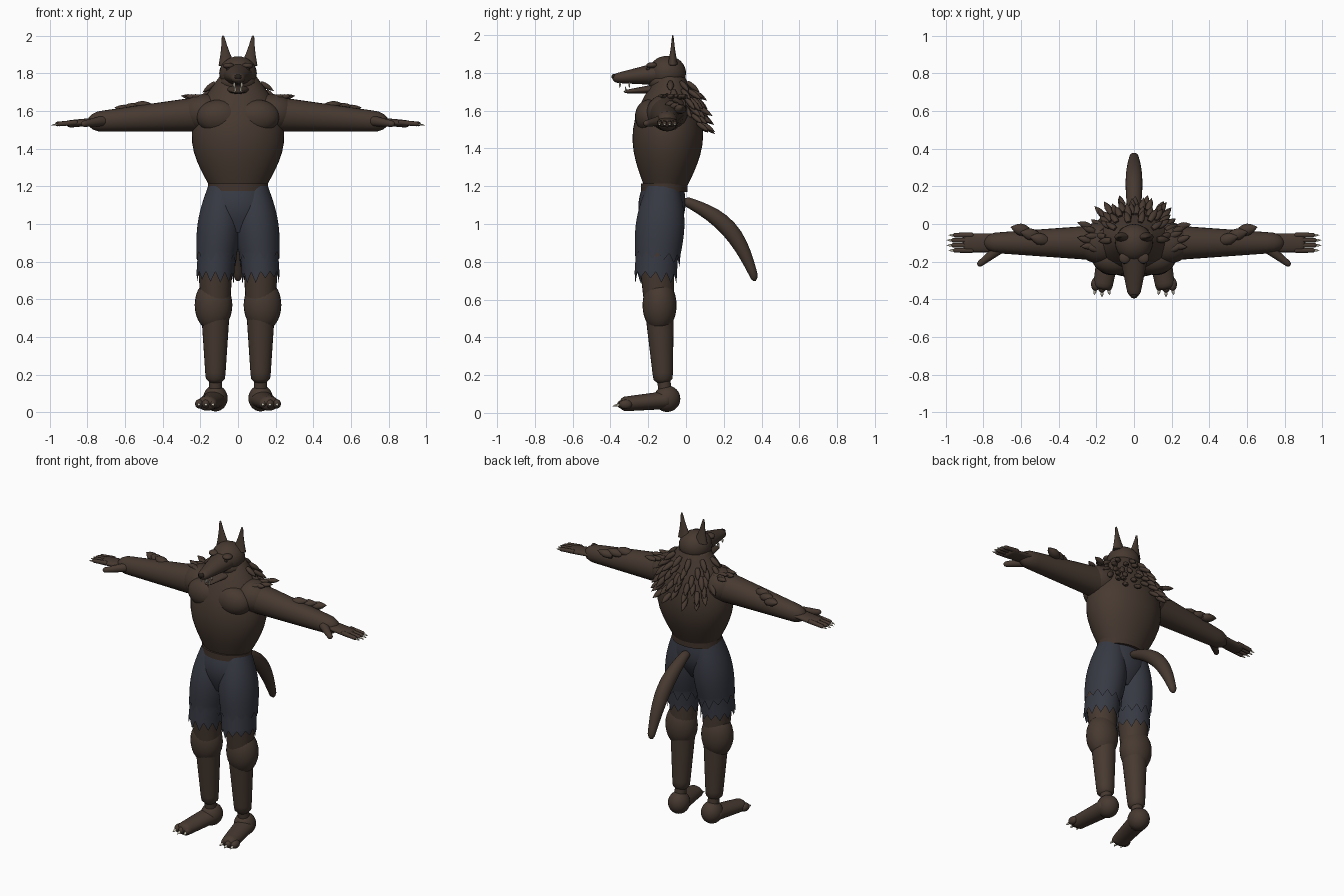
import bpy, bmesh, math, random
from mathutils import Vector, Matrix

random.seed(4)
if "Cube" in bpy.data.objects:
    bpy.data.objects.remove(bpy.data.objects["Cube"])


def material(name, *rgb):
    mat = bpy.data.materials.new(name)
    mat.use_nodes = True
    colour = (*rgb, 1)
    mat.diffuse_color = colour
    mat.node_tree.nodes["Principled BSDF"].inputs["Base Color"].default_value = colour
    return mat


fur = material("brown fur", .062, .041, .03)
leather = material("brown leather", .052, .033, .025)
cloth = material("dark blue cloth", .038, .041, .056)
dark = material("dark nose and eyes", .02, .014, .01)
ivory = material("ivory", .6, .56, .45)


def swell(t, r0, r1, bulge):
    """Radius that runs from r0 to r1 and bulges in the middle."""
    return r0 + (r1 - r0) * t + bulge * math.sin(math.pi * t)


def limb(bm, start, end, r0, r1, bulge=0, flat=1, dome=.1, bow=(0, 0, 0),
         sides=24, steps=16, closed=True):
    """Swelling tube between two points with rounded ends; returns its last ring."""
    start, end, bow = Vector(start), Vector(end), Vector(bow)
    axis = (end - start).normalized()
    across = Vector((0, 1, 0)) if abs(axis.x) > .7 else Vector((1, 0, 0))
    across = (across - axis * across.dot(axis)).normalized()
    upward = axis.cross(across)
    rings = []
    for i in range(steps + 1):
        t = (1 - math.cos(math.pi * i / steps)) / 2
        centre = start.lerp(end, t) + bow * math.sin(math.pi * t)
        radius = swell(t, r0, r1, bulge)
        edge = min(t, 1 - t)
        if edge < dome:
            radius *= math.sqrt(max(0, 1 - (1 - edge / dome) ** 2))
        radius = max(radius, .001)
        ring = []
        for j in range(sides):
            a = math.tau * j / sides
            offset = across * math.cos(a) + upward * math.sin(a) * flat
            ring.append(bm.verts.new(centre + offset * radius))
        rings.append(ring)
    for low, high in zip(rings, rings[1:]):
        for j in range(sides):
            k = (j + 1) % sides
            bm.faces.new((low[j], low[k], high[k], high[j]))
    if closed:
        bm.faces.new(rings[0])
        bm.faces.new(rings[-1])
    return rings[-1]


def ball(bm, centre, *radii):
    place = Matrix.Translation(centre) @ Matrix.Diagonal((*radii, 1))
    bmesh.ops.create_uvsphere(bm, u_segments=24, v_segments=16, radius=1, matrix=place)


def spike(bm, base, direction, length, width):
    """Leaf-shaped point, used for tufts, claws and teeth."""
    tip = Vector(base) + Vector(direction).normalized() * length
    limb(bm, base, tip, width * .6, 0, bulge=width * .6, flat=.8, dome=0, sides=10, steps=6)


def finish(bm, name, mat):
    bmesh.ops.recalc_face_normals(bm, faces=bm.faces)
    for face in bm.faces:
        face.smooth = True
    mesh = bpy.data.meshes.new(name)
    bm.to_mesh(mesh)
    bm.free()
    mesh.set_sharp_from_angle(angle=1)
    mesh.materials.append(mat)
    bpy.context.collection.objects.link(bpy.data.objects.new(name, mesh))


def single_limb(name, mat, *args, **options):
    bm = bmesh.new()
    limb(bm, *args, **options)
    finish(bm, name, mat)


def torn_layer(name, start, end, r0, r1, bulge, drop):
    """Open trouser leg whose hem is torn into uneven teeth."""
    bm = bmesh.new()
    hem = limb(bm, start, end, r0, r1, bulge, flat=1.12, dome=0, sides=48, closed=False)
    for j, vert in enumerate(hem):
        if j % 4 == 0:
            size = drop * random.uniform(.5, 1)
        vert.co.z -= size * (1 - abs(j % 4 - 2) / 2)
    finish(bm, name, cloth)


# Torso with chest muscles
torso_low, torso_high = Vector((0, -.11, 1.2)), Vector((0, -.08, 1.78))
torso_shape, torso_flat = (.15, .1, .12), .76
bm = bmesh.new()
limb(bm, torso_low, torso_high, *torso_shape, flat=torso_flat, dome=0, sides=40)
for s in (1, -1):
    ball(bm, (s * .1, -.19, 1.57), .12, .08, .09)
finish(bm, "torso", fur)

# Skull with cheeks and muzzle, then the open jaw
bm = bmesh.new()
ball(bm, (0, -.1, 1.8), .1, .1, .09)
ball(bm, (0, -.1, 1.75), .1, .1, .06)
limb(bm, (0, -.1, 1.8), (0, -.39, 1.77), .09, .03, flat=.75)
finish(bm, "head", fur)
single_limb("lower_jaw", fur, (0, -.1, 1.72), (0, -.33, 1.7), .08, .02, flat=.4)

# Face details
nose, brows, eyes, teeth, claws = (bmesh.new() for _ in range(5))
ball(nose, (0, -.38, 1.78), .02, .015, .015)
for s in (1, -1):
    ball(brows, (s * .05, -.18, 1.84), .03, .03, .016)
    ball(eyes, (s * .05, -.2, 1.82), .012, .012, .01)
    for y in (-.35, -.3):
        spike(teeth, (s * .02, y, 1.75), (0, 0, -1), .03, .007)
    spike(teeth, (s * .015, -.32, 1.7), (0, 0, 1), .03, .006)
finish(nose, "nose", dark)
finish(brows, "brows", fur)
finish(eyes, "eyes", dark)
finish(teeth, "teeth", ivory)

# Waist, belt and tail
single_limb("shorts_waist", cloth, (0, -.12, 1.19), (0, -.14, .95), .15, .1,
            bulge=.04, flat=.74, dome=0, sides=40)
single_limb("belt", leather, (0, -.115, 1.17), (0, -.115, 1.215), .16, .16,
            flat=.77, dome=0, sides=40)
single_limb("tail", fur, (0, -.02, 1.13), (0, .37, .7), .025, .02,
            bulge=.022, dome=.04, bow=(0, .05, .06))


def build_arm(s, tag):
    def at(x, y, z):
        return Vector((s * x, y, z))

    # Arm, shoulder, palm and thumb
    bm = bmesh.new()
    limb(bm, at(.1, -.1, 1.59), at(.8, -.1, 1.54), .1, .05)
    ball(bm, at(.18, -.1, 1.59), .13, .11, .1)
    limb(bm, at(.7, -.1, 1.55), at(.91, -.1, 1.53), .05, .05, flat=.4)
    limb(bm, at(.7, -.12, 1.55), at(.83, -.22, 1.53), .03, .015)

    # Fingers, with the middle pair longer
    for k in range(4):
        y = -.14 + k * .027
        tip = at(.97 if k in (1, 2) else .96, y, 1.53)
        limb(bm, at(.85, y, 1.54), tip, .014, .012, sides=12)
        spike(claws, tip - at(.01, 0, 0), at(1, 0, -.2), .035, .007)
    finish(bm, tag + "_arm", fur)

    # Elbow tufts
    bm = bmesh.new()
    for k in range(3):
        spike(bm, at(.46 + k * .05, -.09 + k * .025, 1.62 - k * .01), at(1, .25, .2), .1, .035)
    finish(bm, tag + "_elbow_tufts", fur)


def build_leg(s, tag):
    def at(x, y, z):
        return Vector((s * x, y, z))

    # Shin, calf and ankle
    bm = bmesh.new()
    limb(bm, at(.12, -.16, .9), at(.12, -.12, .15), .1, .05, dome=.05)
    ball(bm, at(.13, -.14, .57), .1, .09, .14)
    limb(bm, at(.12, -.12, .2), at(.12, -.11, .1), .035, .035, dome=0)
    finish(bm, tag + "_leg", fur)

    # Foot with three clawed toes
    bm = bmesh.new()
    ball(bm, at(.12, -.1, .075), .065, .07, .07)
    limb(bm, at(.12, -.08, .07), at(.17, -.35, .045), .065, .05, flat=.75)
    for k in (-1, 0, 1):
        toe = at(.17 + k * .035, abs(k) * .01 - .33, .045)
        ball(bm, toe, .023, .035, .025)
        spike(claws, toe - at(0, .025, 0), at(k * .2, -1, -.3), .035, .009)
    finish(bm, tag + "_foot", fur)

    # Two overlapping torn layers of cloth
    torn_layer(tag + "_shorts_upper", at(.08, -.12, 1.19), at(.115, -.15, .84),
               .08, .107, .02, drop=.06)
    torn_layer(tag + "_shorts_lower", at(.11, -.15, .9), at(.12, -.16, .74),
               .1, .1, 0, drop=.06)


for s, tag in ((1, "left"), (-1, "right")):
    build_arm(s, tag)
    build_leg(s, tag)
    single_limb(tag + "_ear", fur, (s * .06, -.07, 1.84), (s * .08, -.07, 2), .045, .006,
                bulge=-.004, flat=.6, dome=.04)
finish(claws, "claws", ivory)

# Mane: rows of tufts rooted on the torso surface, narrowing down the back
bm = bmesh.new()
for row, count in enumerate((6, 8, 10, 9, 7, 4)):
    t = .95 - row * .075
    centre = torso_low.lerp(torso_high, t)
    radius = swell(t, *torso_shape)
    spread = math.radians(90 - row * 11)
    for k in range(count):
        a = spread * (2 * k / (count - 1) - 1) + random.uniform(-.07, .07)
        out = Vector((math.sin(a), math.cos(a), 0))
        root = centre + Vector((out.x, out.y * torso_flat, 0)) * radius
        lean = Vector((0, 0, random.uniform(-1.1, -.6)))
        spike(bm, root, out + lean, random.uniform(.08, .1), .02)

# Tufts lying on the shoulders
for s in (1, -1):
    for k in range(6):
        root = (s * (.19 + k % 3 * .02), -.14 + k * .025, 1.67)
        spike(bm, root, (s, random.uniform(-.2, .5), .15), .075, .02)
finish(bm, "mane", fur)
